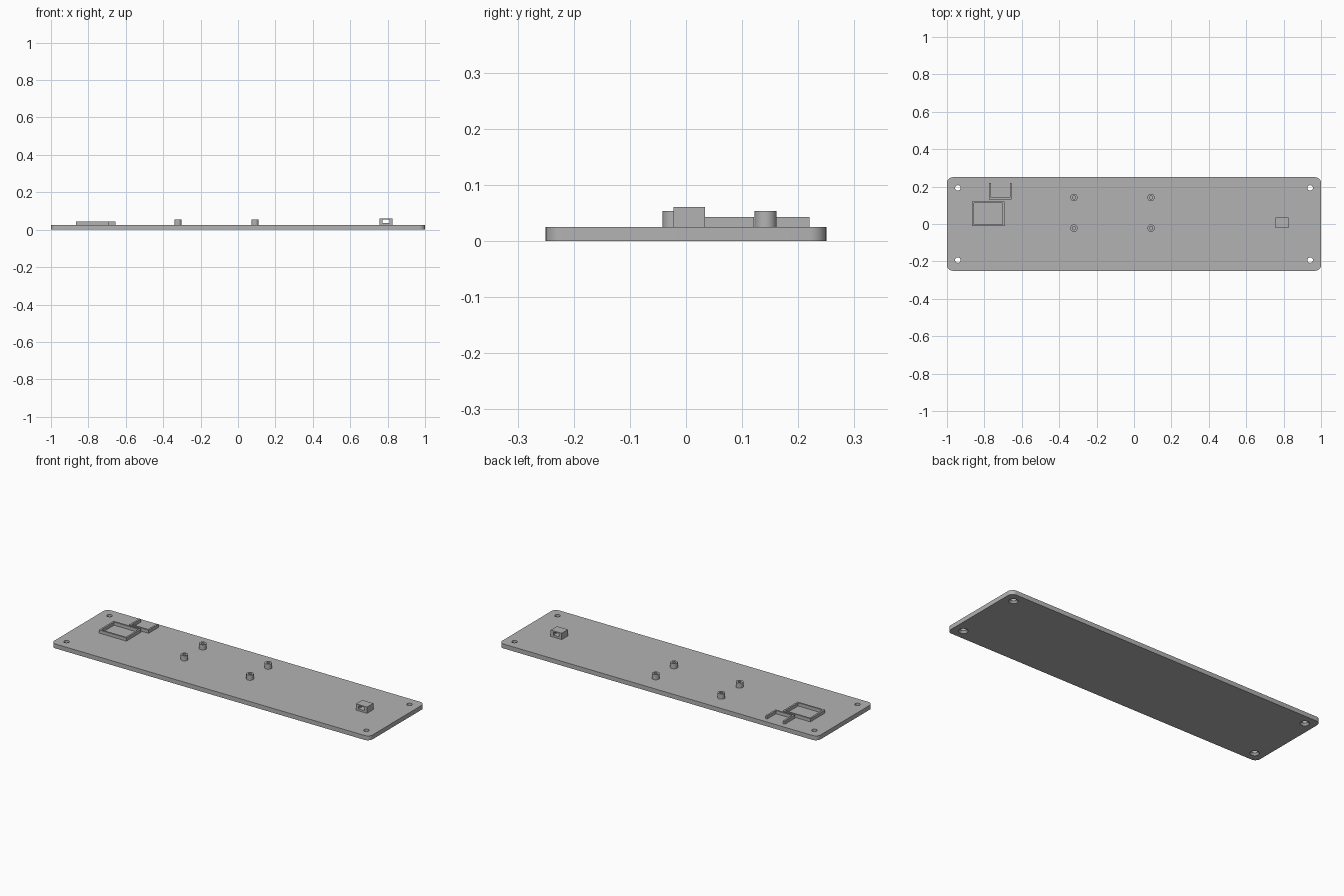
import bpy
import bmesh
import math
from mathutils import Matrix

if "Cube" in bpy.data.objects:
    bpy.data.objects.remove(bpy.data.objects["Cube"], do_unlink=True)

grey = bpy.data.materials.new("plain_grey")
grey.use_nodes = True
COLOUR = (0.45, 0.45, 0.45, 1)
grey.diffuse_color = COLOUR
grey.node_tree.nodes["Principled BSDF"].inputs["Base Color"].default_value = COLOUR

TOP = 0.025       # upper surface of the plate
RAIL_TOP = 0.043  # top of the low retaining walls
WALL = 0.01


def finish(name, bm):
    mesh = bpy.data.meshes.new(name)
    bmesh.ops.recalc_face_normals(bm, faces=bm.faces)
    bm.to_mesh(mesh)
    bm.free()
    mesh.materials.append(grey)
    obj = bpy.data.objects.new(name, mesh)
    bpy.context.collection.objects.link(obj)
    return obj


def prism(name, outline, z0, z1):
    bm = bmesh.new()
    face = bm.faces.new([bm.verts.new((x, y, z0)) for x, y in outline])
    side = bmesh.ops.extrude_face_region(bm, geom=[face])
    verts = [g for g in side["geom"] if isinstance(g, bmesh.types.BMVert)]
    bmesh.ops.translate(bm, verts=verts, vec=(0, 0, z1 - z0))
    return finish(name, bm)


def box(name, x0, x1, y0, y1, z0, z1):
    return prism(name, [(x0, y0), (x1, y0), (x1, y1), (x0, y1)], z0, z1)


def cone(name, x, y, z0, z1, r0, r1):
    bm = bmesh.new()
    bmesh.ops.create_cone(bm, cap_ends=True, segments=32, radius1=r0, radius2=r1,
                          depth=z1 - z0, matrix=Matrix.Translation((x, y, (z0 + z1) / 2)))
    return finish(name, bm)


def select(obj):
    bpy.ops.object.select_all(action='DESELECT')
    obj.select_set(True)
    bpy.context.view_layer.objects.active = obj


def cut(obj, cutter):
    select(obj)
    mod = obj.modifiers.new("cut", 'BOOLEAN')
    mod.operation = 'DIFFERENCE'
    mod.solver = 'EXACT'
    mod.object = cutter
    bpy.ops.object.modifier_apply(modifier=mod.name)
    bpy.data.objects.remove(cutter, do_unlink=True)


def smooth(obj):
    select(obj)
    bpy.ops.object.shade_smooth_by_angle(angle=math.radians(30))


# Base plate with rounded corners
R = 0.03
outline = []
for i, (sx, sy) in enumerate([(1, 1), (-1, 1), (-1, -1), (1, -1)]):
    for k in range(9):
        a = (i + k / 8) * math.pi / 2
        outline.append((sx * (1 - R) + R * math.cos(a), sy * (0.25 - R) + R * math.sin(a)))
plate = prism("base_plate", outline, 0, TOP)

# Corner screw holes, countersunk from below
for x in (-0.942, 0.942):
    for y in (-0.193, 0.193):
        cut(plate, cone("hole_cutter", x, y, -0.01, 0.04, 0.0145, 0.0145))
        cut(plate, cone("sink_cutter", x, y, -0.002, 0.012, 0.026, 0.0135))
smooth(plate)

# Hollow standoffs
for side, x in (("right", -0.321), ("left", 0.091)):
    for end, y in (("front", -0.022), ("back", 0.142)):
        post = cone(f"standoff_{end}_{side}", x, y, TOP, 0.054, 0.0195, 0.0195)
        cut(post, cone("bore_cutter", x, y, TOP - 0.01, 0.07, 0.009, 0.009))
        smooth(post)

# Closed rectangular retaining frame
x0, x1, y0, y1 = -0.866, -0.693, -0.012, 0.121
frame = box("retaining_frame", x0, x1, y0, y1, TOP, RAIL_TOP)
cut(frame, box("frame_cutter", x0 + WALL, x1 - WALL, y0 + WALL, y1 - WALL, 0, 0.1))

# Three-sided bracket, open toward the back
x0, x1, y0, y1 = -0.775, -0.654, 0.131, 0.22
bracket = box("open_bracket", x0, x1, y0, y1, TOP, RAIL_TOP)
cut(bracket, box("bracket_cutter", x0 + WALL, x1 - WALL, y0 + WALL, y1 + 0.1, 0, 0.1))

# Cable loop block with a window running front to back
block = box("cable_block", 0.757, 0.826, -0.022, 0.034, TOP, 0.061)
cut(block, box("window_cutter", 0.773, 0.81, -0.1, 0.1, 0.036, 0.054))
